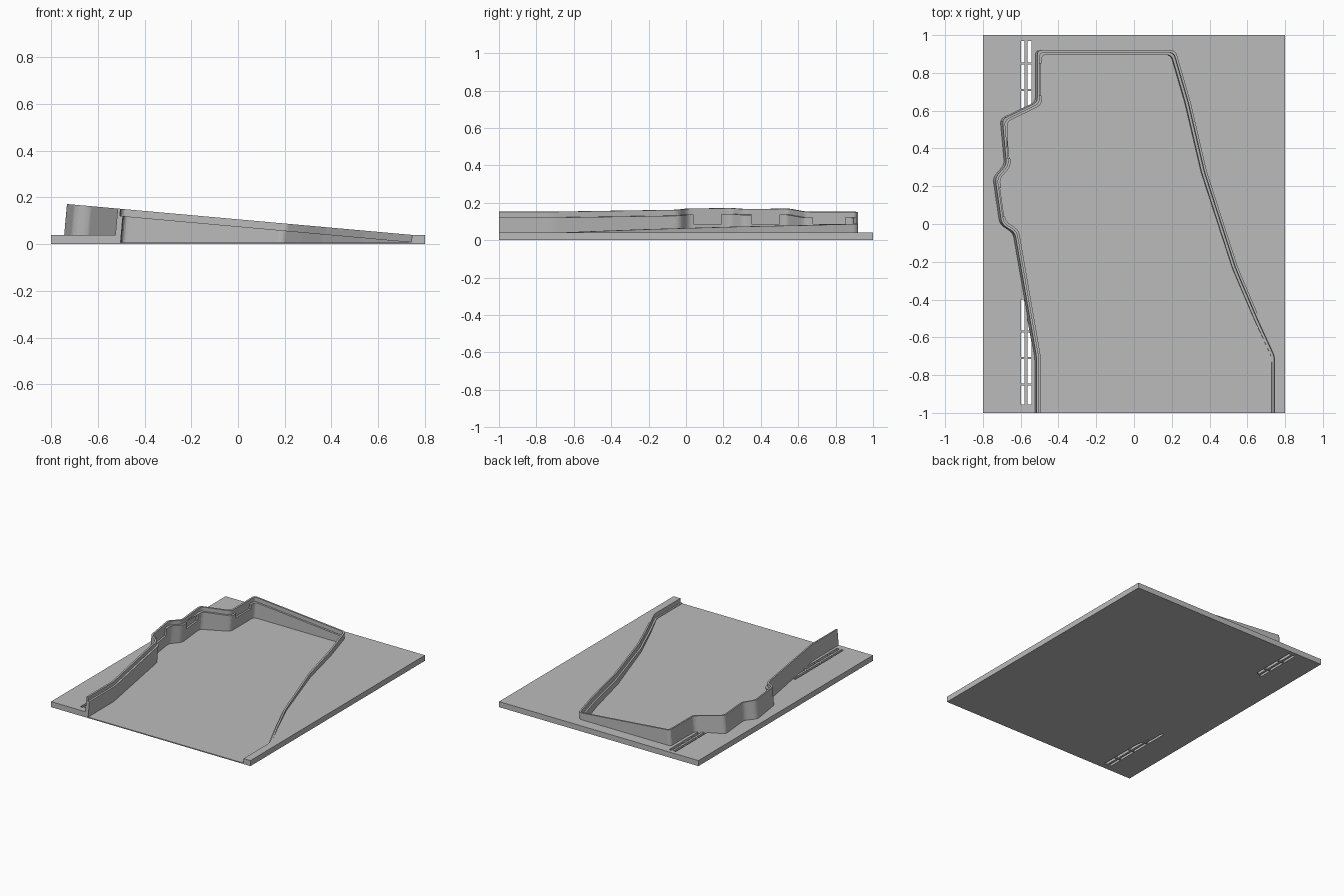
import bpy
import bmesh
from mathutils import Vector

if "Cube" in bpy.data.objects:
    bpy.data.objects.remove(bpy.data.objects["Cube"], do_unlink=True)

SLOPE = 0.0895      # fall of the rim towards +x
LIP, WALL = 0.012, 0.025
PLATE, FLOOR, LEDGE = 0.04, 0.007, 0.03

# Outer rim outline, from the front end of the tall wall round to the low side
OUTLINE = [(-0.515, -1), (-0.515, -0.71), (-0.63, -0.047), (-0.70, 0.0),
           (-0.735, 0.245), (-0.675, 0.315), (-0.697, 0.555), (-0.512, 0.645),
           (-0.512, 0.92), (0.22, 0.92), (0.30, 0.645), (0.385, 0.28),
           (0.55, -0.23), (0.665, -0.5), (0.757, -0.70), (0.757, -1)]


def rim(x):
    return 0.1065 - SLOPE * x


def inset(points, dist):
    """Mitred inward offset of the open outline."""
    pts = [Vector(p) for p in points]
    dirs = [(b - a).normalized() for a, b in zip(pts, pts[1:])]
    normals = [Vector((d.y, -d.x)) for d in dirs]
    result = []
    for i, p in enumerate(pts):
        n0, n1 = normals[max(i - 1, 0)], normals[min(i, len(normals) - 1)]
        m = (n0 + n1).normalized()
        result.append(p + m * dist / m.dot(n0))
    return result


def rounded(points, size=0.025, steps=4):
    """Replace every inner corner with a short curve."""
    result = [points[0]]
    for a, b, c in zip(points, points[1:], points[2:]):
        p = b + (a - b).normalized() * size
        q = b + (c - b).normalized() * size
        for k in range(steps + 1):
            t = k / steps
            result.append(p * (1 - t) ** 2 + b * 2 * t * (1 - t) + q * t * t)
    return result + [points[-1]]


def mesh_object(name, bm):
    bmesh.ops.recalc_face_normals(bm, faces=bm.faces)
    mesh = bpy.data.meshes.new(name)
    bm.to_mesh(mesh)
    bm.free()
    obj = bpy.data.objects.new(name, mesh)
    bpy.context.collection.objects.link(obj)
    return obj


def leaning_prism(name, dist, top, depth=None, flat=None, front=-1.0):
    """Solid inside the inset outline, square to the sloping rim plane."""
    pts = rounded(inset(OUTLINE, dist))
    pts[0].y = pts[-1].y = front
    bm = bmesh.new()

    def ring(fn):
        return [bm.verts.new((p.x - SLOPE * fn(p.x), p.y, rim(p.x) - fn(p.x)))
                for p in pts]
    upper = ring(lambda x: -top)
    lower = ring(lambda x: depth if flat is None else rim(x) - flat)
    bm.faces.new(upper)
    bm.faces.new(lower[::-1])
    for i in range(len(pts)):
        j = (i + 1) % len(pts)
        bm.faces.new((upper[i], lower[i], lower[j], upper[j]))
    return mesh_object(name, bm)


def boxes(name, spans):
    """Boxes given as (x0, x1, y0, y1, z0, z1)."""
    bm = bmesh.new()
    for x0, x1, y0, y1, z0, z1 in spans:
        made = bmesh.ops.create_cube(bm, size=1)["verts"]
        bmesh.ops.scale(bm, vec=(x1 - x0, y1 - y0, z1 - z0), verts=made)
        bmesh.ops.translate(bm, verts=made,
                            vec=((x0 + x1) / 2, (y0 + y1) / 2, (z0 + z1) / 2))
    return mesh_object(name, bm)


def combine(obj, tool, operation):
    mod = obj.modifiers.new(operation.lower(), "BOOLEAN")
    mod.object, mod.operation, mod.solver = tool, operation, "EXACT"
    bpy.context.view_layer.objects.active = obj
    bpy.ops.object.modifier_apply(modifier=mod.name)
    bpy.data.objects.remove(tool, do_unlink=True)


# Base plate with rows of strap slots
tray = boxes("tray", [(-0.8, 0.8, -1, 1, 0, PLATE)])
rows = [(0.855, 0.97), (0.715, 0.845), (0.58, 0.705),
        (-0.955, -0.855), (-0.845, -0.715), (-0.705, -0.575), (-0.565, -0.40)]
columns = [(-0.597, -0.579), (-0.564, -0.543)]
combine(tray, boxes("slots", [(*c, *r, -0.1, 0.1) for c in columns for r in rows]),
        "DIFFERENCE")

# Raised sloping rim, then the stepped recess inside it
combine(tray, leaning_prism("rim", 0, 0, flat=0), "UNION")
combine(tray, leaning_prism("lip_cut", LIP, 0.2, depth=LEDGE, front=-1.1), "DIFFERENCE")
combine(tray, leaning_prism("recess_cut", WALL, 0.2, flat=FLOOR, front=-1.1), "DIFFERENCE")

# Notches that lower the ledge beside the tall wall
notches = leaning_prism("notch_cut", LIP, 0.2, flat=0.087, front=-1.1)
combine(notches, boxes("notch_spans", [(-1, -0.44, y0, y1, 0, 0.5) for y0, y1 in
                                       ((0.04, 0.19), (0.35, 0.50), (0.68, 0.85))]),
        "INTERSECT")
combine(tray, notches, "DIFFERENCE")

# Single grey finish
grey = bpy.data.materials.new("light_grey")
grey.use_nodes = True
colour = (0.5, 0.5, 0.5, 1)
grey.diffuse_color = colour
grey.node_tree.nodes["Principled BSDF"].inputs["Base Color"].default_value = colour
tray.data.materials.clear()
tray.data.materials.append(grey)
for face in tray.data.polygons:
    face.material_index = 0
